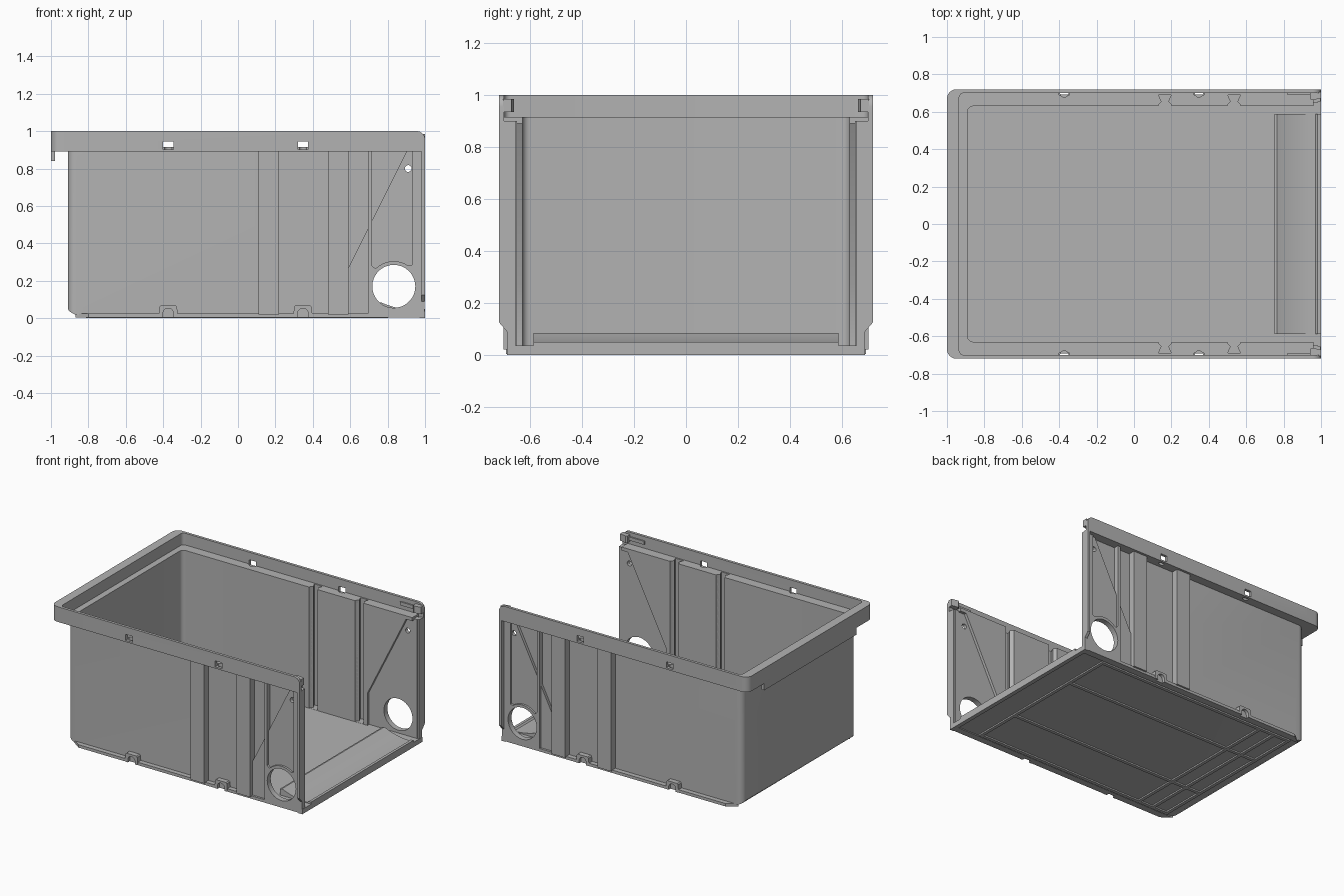
import bpy, bmesh, math
from math import cos, sin, pi

cube = bpy.data.objects.get("Cube")
if cube:
    bpy.data.objects.remove(cube, do_unlink=True)

grey = bpy.data.materials.new("plain grey plastic")
grey.use_nodes = True
colour = (0.45, 0.45, 0.45, 1)
grey.diffuse_color = colour
for node in grey.node_tree.nodes:
    if node.type == 'BSDF_PRINCIPLED':
        node.inputs["Base Color"].default_value = colour
        node.inputs["Roughness"].default_value = 0.6


def prism(name, pts, axis, a, b):
    """Extrude a 2D outline along an axis from a to b."""
    place = {'X': lambda p, t: (t, p[0], p[1]),
             'Y': lambda p, t: (p[0], t, p[1]),
             'Z': lambda p, t: (p[0], p[1], t)}[axis]
    bm = bmesh.new()
    low = [bm.verts.new(place(p, a)) for p in pts]
    high = [bm.verts.new(place(p, b)) for p in pts]
    bm.faces.new(low)
    bm.faces.new(high)
    n = len(pts)
    for i in range(n):
        j = (i + 1) % n
        bm.faces.new((low[i], low[j], high[j], high[i]))
    bmesh.ops.recalc_face_normals(bm, faces=bm.faces)
    mesh = bpy.data.meshes.new(name)
    bm.to_mesh(mesh)
    bm.free()
    mesh.materials.append(grey)
    ob = bpy.data.objects.new(name, mesh)
    bpy.context.scene.collection.objects.link(ob)
    return ob


def box(name, x, y, z):
    return prism(name, [(x[0], y[0]), (x[1], y[0]), (x[1], y[1]), (x[0], y[1])], 'Z', *z)


def arc(cx, cz, r, start, end, steps=8):
    return [(cx + r * cos(math.radians(start + (end - start) * i / steps)),
             cz + r * sin(math.radians(start + (end - start) * i / steps)))
            for i in range(steps + 1)]


def disc(name, x, z, r, axis, a, b):
    return prism(name, arc(x, z, r, 0, 350, 35), axis, a, b)


def combine(target, tool, op='DIFFERENCE'):
    """Apply a boolean and discard the tool."""
    mod = target.modifiers.new("cut", 'BOOLEAN')
    mod.operation, mod.object, mod.solver = op, tool, 'EXACT'
    bpy.context.view_layer.update()
    graph = bpy.context.evaluated_depsgraph_get()
    mesh = bpy.data.meshes.new_from_object(target.evaluated_get(graph))
    target.modifiers.clear()
    target.data = mesh
    bpy.data.objects.remove(tool, do_unlink=True)


def plan(x0, half, r, x1=1.0):
    """Plan outline with rounded corners at the closed end."""
    return [(x1, -half), (x1, half)] + arc(x0 + r, half - r, r, 90, 180, 6) \
        + arc(x0 + r, r - half, r, 180, 270, 6)


# Tub: floor, closed end and thin side walls, with a rounded bottom corner
profile = [(0.99, 0.01), (0.99, 0.9), (-0.91, 0.9)] \
    + [(-0.91, 0.05), (-0.9, 0.035), (-0.87, 0.018), (-0.83, 0.01)]
tub = prism("tub", profile, 'Y', -0.655, 0.655)
combine(tub, prism("corner", plan(-0.91, 0.7, 0.045, 1.2), 'Z', -1, 2), 'INTERSECT')
combine(tub, prism("outline", plan(-0.91, 0.655, 0.045, 1.2), 'Z', -1, 2), 'INTERSECT')
combine(tub, prism("hollow", plan(-0.89, 0.63, 0.03, 1.2), 'Z', 0.035, 2))

# Side walls step outward beyond a slanted line near the open end
combine(tub, prism("slant", [(0.6, 0.035), (1.2, 0.035), (1.2, 1.1),
                             (1.015, 1.1), (0.6, 0.27)], 'Y', -0.8, 0.8))

# Stacking rim: inner ledge and upright border
ledge = prism("rim_ledge", plan(-0.99, 0.712, 0.04, 0.96), 'Z', 0.89, 0.915)
combine(ledge, prism("opening", plan(-0.89, 0.63, 0.03, 1.2), 'Z', 0.8, 1.1))
rim = prism("rim", plan(-1, 0.72, 0.05), 'Z', 0.89, 1.0)
combine(rim, prism("opening", plan(-0.935, 0.70, 0.025, 1.2), 'Z', 0.8, 1.1))
combine(rim, prism("round_tip", [(-1.1, 0.8), (1, 0.8)] + arc(0.955, 0.955, 0.045, 0, 90)
                   + [(-1.1, 1.0)], 'Y', -1, 1), 'INTERSECT')
box("end_lip", (-1.0, -0.978), (-0.53, 0.53), (0.84, 0.9))

divider_slots = (0.165, 0.535)
latches = (-0.373, 0.347)
smooth_parts = [tub, ledge, rim]

for s, side in ((1, "left"), (-1, "right")):
    # Panel and raised frame around the round opening
    panel = prism(side + "_end_panel", [(0.59, 0.01), (0.985, 0.01), (0.985, 0.9),
                  (0.905, 0.9), (0.59, 0.27)], 'Y', s * 0.65, s * 0.675)
    frame = prism(side + "_end_frame",
                  [(0.695, 0.01), (0.998, 0.01), (0.998, 0.9), (0.93, 0.9), (0.93, 0.285)]
                  + arc(0.833, 0.17, 0.135, 55, 125)
                  + [(0.735, 0.265), (0.717, 0.28), (0.717, 0.9), (0.695, 0.9)],
                  'Y', s * 0.656, s * 0.69)
    for part in (panel, frame):
        combine(part, disc("round_hole", 0.833, 0.17, 0.115, 'Y', -1, 1))
    combine(panel, disc("pin_hole", 0.91, 0.8, 0.018, 'Y', -1, 1))
    smooth_parts += [panel, frame]

    # Flared post and catch at the open end
    prism(side + "_end_post", [(s * 0.68, 0.09), (s * 0.69, 0.09), (s * 0.72, 0.125),
          (s * 0.72, 0.9), (s * 0.68, 0.9)], 'X', 0.98, 1.0)
    prism(side + "_catch", [(0.94, s * 0.705), (1.0, s * 0.705), (1.0, s * 0.672),
          (0.95, s * 0.662), (0.94, s * 0.67)], 'Z', 0.935, 0.985)
    box(side + "_catch_arm", (0.82, 0.95), (s * 0.69, s * 0.705), (0.945, 0.97))

    # Base flange
    flange = prism(side + "_base_flange", [(-0.87, s * 0.64), (-0.8, s * 0.69),
                   (0.998, s * 0.69), (0.998, s * 0.64)], 'Z', 0.004, 0.025)

    # Divider channels: outer ribs with waisted slots on the inside
    for i, x in enumerate(divider_slots):
        rib = box(f"{side}_channel_rib_{i + 1}", (x - 0.055, x + 0.055),
                  (s * 0.64, s * 0.703), (0.02, 0.895))
        slot = [(x - 0.038, s * 0.62), (x - 0.032, s * 0.64), (x - 0.018, s * 0.655),
                (x - 0.034, s * 0.69), (x + 0.034, s * 0.69), (x + 0.018, s * 0.655),
                (x + 0.032, s * 0.64), (x + 0.038, s * 0.62)]
        for part in (tub, ledge, rib):
            combine(part, prism("slot", slot, 'Z', 0.036, 0.95))

    # Latch windows in the rim and matching arched feet below
    for i, x in enumerate(latches):
        for part in (rim, ledge):
            combine(part, box("window", (x - 0.027, x + 0.027),
                              (s * 0.69, s * 0.75), (0.902, 0.945)))
        combine(ledge, disc("half_round", x, s * 0.7, 0.022, 'Z', 0.8, 1.1))
        foot = prism(f"{side}_latch_foot_{i + 1}",
                     [(x - 0.052, 0.004), (x + 0.052, 0.004), (x + 0.047, 0.06),
                      (x + 0.04, 0.068), (x - 0.04, 0.068), (x - 0.047, 0.06)],
                     'Y', s * 0.64, s * 0.692)
        for part in (foot, flange):
            combine(part, disc("arch", x, 0.025, 0.028, 'Y', s * 0.67, s * 0.75))
            combine(part, box("gap", (x - 0.028, x + 0.028),
                              (s * 0.67, s * 0.75), (-0.1, 0.025)))
        smooth_parts.append(foot)

# Front sill: ridge followed by a shallow trough
sill = prism("front_sill", [(0.75, 0.012), (0.75, 0.08), (0.765, 0.084)]
             + [(0.77 + 0.2 * t / 8, 0.04 + 0.042 * (1 - t / 8) ** 2) for t in range(9)]
             + [(0.98, 0.05), (1.0, 0.05), (1.0, 0.012)], 'Y', -0.588, 0.588)
smooth_parts.append(sill)
box("front_edge", (0.97, 1.0), (-0.69, 0.69), (0.0, 0.035))

# Underside stiffening ribs
for i, y in enumerate((-0.62, -0.28, 0.28, 0.62)):
    box(f"long_base_rib_{i + 1}", (-0.8, 0.79), (y - 0.012, y + 0.012), (0, 0.014))
for i, x in enumerate((-0.8, -0.68, -0.56, 0.79)):
    box(f"cross_base_rib_{i + 1}", (x - 0.012, x + 0.012), (-0.632, 0.632), (0, 0.014))

# Smooth the curved parts but keep hard edges
bpy.ops.object.select_all(action='DESELECT')
for part in smooth_parts:
    part.select_set(True)
bpy.context.view_layer.objects.active = tub
bpy.ops.object.shade_smooth_by_angle(angle=pi / 6)
bpy.ops.object.select_all(action='DESELECT')
